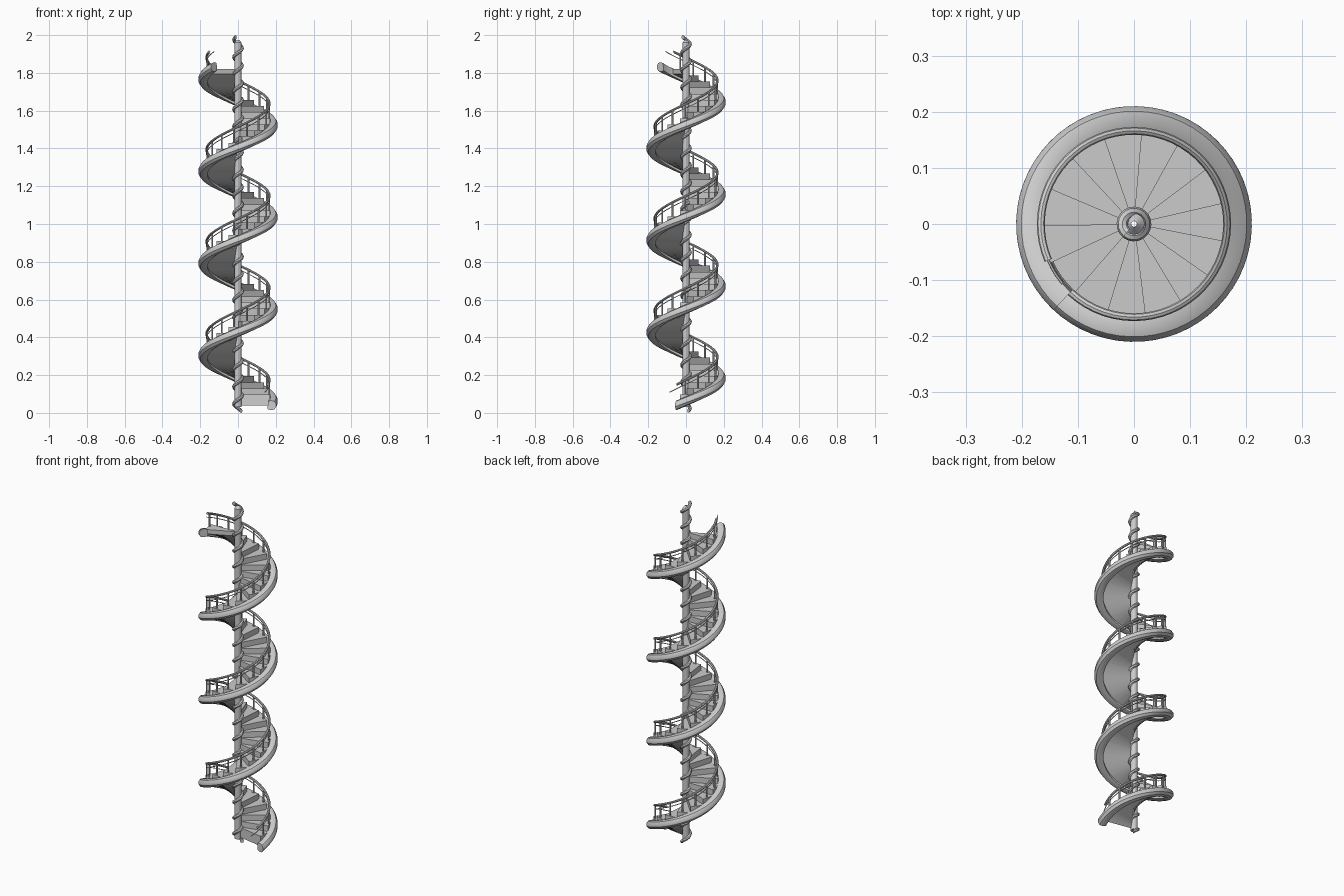
import bpy, bmesh, math

if "Cube" in bpy.data.objects:
    bpy.data.objects.remove(bpy.data.objects["Cube"])

PITCH, Z0 = 0.4875, 0.06          # stair rise per turn, height at angle 0
STEP, START, COUNT = 24, -11, 54  # tread angle, first riser, number of treads


def stair_z(deg):
    return Z0 + PITCH * deg / 360


def finish(name, bm, angle=35):
    bmesh.ops.recalc_face_normals(bm, faces=bm.faces[:])
    me = bpy.data.meshes.new(name)
    bm.to_mesh(me)
    bm.free()
    ob = bpy.data.objects.new(name, me)
    bpy.context.collection.objects.link(ob)
    bpy.ops.object.select_all(action='DESELECT')
    ob.select_set(True)
    bpy.context.view_layer.objects.active = ob
    bpy.ops.object.shade_smooth_by_angle(angle=math.radians(angle))
    return ob


def sweep(name, profile, a0, a1, zfun, step=6):
    """Sweep a closed (radius, height) profile along a helix."""
    bm = bmesh.new()
    n = max(2, round((a1 - a0) / step))
    rings = []
    for i in range(n + 1):
        d = a0 + (a1 - a0) * i / n
        t = math.radians(d)
        rings.append([bm.verts.new((r * math.cos(t), r * math.sin(t), zfun(d) + h))
                      for r, h in profile])
    k = len(profile)
    for p, q in zip(rings, rings[1:]):
        for j in range(k):
            bm.faces.new((p[j], p[(j + 1) % k], q[(j + 1) % k], q[j]))
    bm.faces.new(rings[0])
    bm.faces.new(rings[-1])
    return finish(name, bm)


def oval(r, h, rx, rz, n=8):
    return [(r + rx * math.cos(2 * math.pi * i / n), h + rz * math.sin(2 * math.pi * i / n))
            for i in range(n)]


# Hollow central column
bm = bmesh.new()
rings = []
for r, z in ((0.019, 0.03), (0.019, 1.96), (0.005, 1.975), (0.005, 0.03)):
    rings.append([bm.verts.new((r * math.cos(i * math.pi / 8), r * math.sin(i * math.pi / 8), z))
                  for i in range(16)])
for a in range(4):
    p, q = rings[a], rings[(a + 1) % 4]
    for i in range(16):
        bm.faces.new((p[i], p[(i + 1) % 16], q[(i + 1) % 16], q[i]))
finish("column", bm)

# Vine-like tube winding around the column
turns = 21.53
sweep("column_spiral", oval(0.021, 0, 0.010, 0.0115), 40, 40 + 360 * turns,
      lambda d: 0.0115 + 1.977 * (d - 40) / (360 * turns), 18)

# Treads: flat on top, continuous sloping soffit below
bm = bmesh.new()
for i in range(COUNT):
    a = START + STEP * i
    top = 0.097 + PITCH * STEP / 360 * i
    prev = None
    for k in range(5):
        d = a + STEP * k / 4
        c, s = math.cos(math.radians(d)), math.sin(math.radians(d))
        low = stair_z(d) - 0.006
        ring = [bm.verts.new((r * c, r * s, z)) for r, z in
                ((0.016, low), (0.172, low), (0.172, top), (0.016, top))]
        if prev:
            for j in range(4):
                m = (j + 1) % 4
                bm.faces.new((prev[j], prev[m], ring[m], ring[j]))
        if k in (0, 4):
            bm.faces.new(ring)
        prev = ring
finish("treads", bm, 20)

# Moulded outer stringer
stringer = [(0.162, -0.018), (0.182, -0.024), (0.200, -0.020), (0.210, -0.006),
            (0.210, 0.008), (0.201, 0.022), (0.184, 0.027), (0.166, 0.022)]
END = 3 * 360
sweep("outer_stringer", stringer, -16, END + 227, stair_z)

# Handrail and thin lower rail
sweep("handrail", oval(0.166, 0.114, 0.007, 0.007), -17, END + 203, stair_z)
sweep("lower_rail", oval(0.166, 0.092, 0.0025, 0.0025, 6), -31, END + 220, stair_z)

# Balusters, one per tread
bm = bmesh.new()
for i in range(COUNT):
    d = START + STEP * (i + 0.4)
    c, s = math.cos(math.radians(d)), math.sin(math.radians(d))
    b, t = stair_z(d), stair_z(d) + 0.114
    rows = [[bm.verts.new((0.166 * c + 0.0045 * math.cos(j * math.pi / 4),
                           0.166 * s + 0.0045 * math.sin(j * math.pi / 4), z))
             for j in range(8)] for z in (b, t)]
    for j in range(8):
        m = (j + 1) % 8
        bm.faces.new((rows[0][j], rows[0][m], rows[1][m], rows[1][j]))
    bm.faces.new(rows[0])
    bm.faces.new(rows[1])
finish("balusters", bm, 50)
